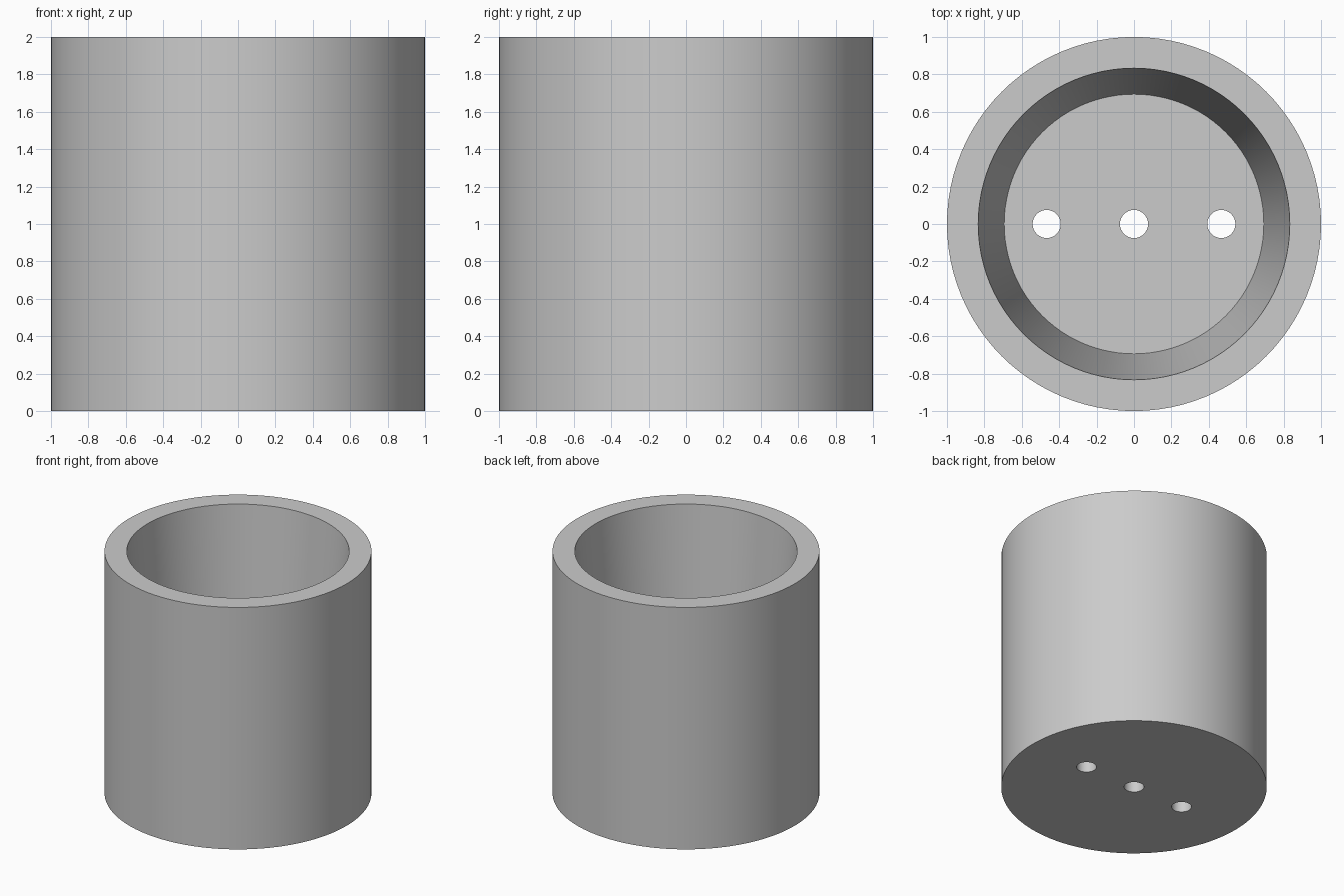
import bpy

cube = bpy.data.objects.get("Cube")
if cube:
    bpy.data.objects.remove(cube, do_unlink=True)

RADIUS, HEIGHT = 1.0, 2.0
RIM_R, FLOOR_R = 0.833, 0.694
FLOOR_Z = 0.2
HOLE_R, HOLE_X = 0.075, 0.467

grey = bpy.data.materials.new("light_grey")
grey.use_nodes = True
colour = (0.6, 0.6, 0.6, 1)
grey.diffuse_color = colour
grey.node_tree.nodes["Principled BSDF"].inputs["Base Color"].default_value = colour


def frustum(name, r_bottom, r_top, z0, z1, x=0, sides=96):
    """Round solid between two heights, tapered when the radii differ."""
    bpy.ops.mesh.primitive_cone_add(vertices=sides, radius1=r_bottom, radius2=r_top,
                                    depth=z1 - z0, location=(x, 0, (z0 + z1) / 2))
    obj = bpy.context.object
    obj.name = name
    obj.data.materials.append(grey)
    return obj


def cut(target, cutter):
    """Subtract the cutter from the target and discard it."""
    mod = target.modifiers.new("cut", "BOOLEAN")
    mod.operation = "DIFFERENCE"
    mod.solver = "EXACT"
    mod.object = cutter
    bpy.context.view_layer.objects.active = target
    bpy.ops.object.modifier_apply(modifier=mod.name)
    bpy.data.objects.remove(cutter, do_unlink=True)


# Straight outer body
pot = frustum("pot_body", RADIUS, RADIUS, 0, HEIGHT)

# Tapered cavity, extended past the rim at the same slope
over = 0.1
slope = (RIM_R - FLOOR_R) / (HEIGHT - FLOOR_Z)
cut(pot, frustum("cavity", FLOOR_R, RIM_R + slope * over, FLOOR_Z, HEIGHT + over))

# Row of drain holes through the floor
for x in (-HOLE_X, 0, HOLE_X):
    cut(pot, frustum("drain_hole", HOLE_R, HOLE_R, -over, FLOOR_Z + over, x, 32))

# Smooth walls with crisp rims
bpy.ops.object.select_all(action="DESELECT")
pot.select_set(True)
bpy.context.view_layer.objects.active = pot
bpy.ops.object.shade_smooth_by_angle()
